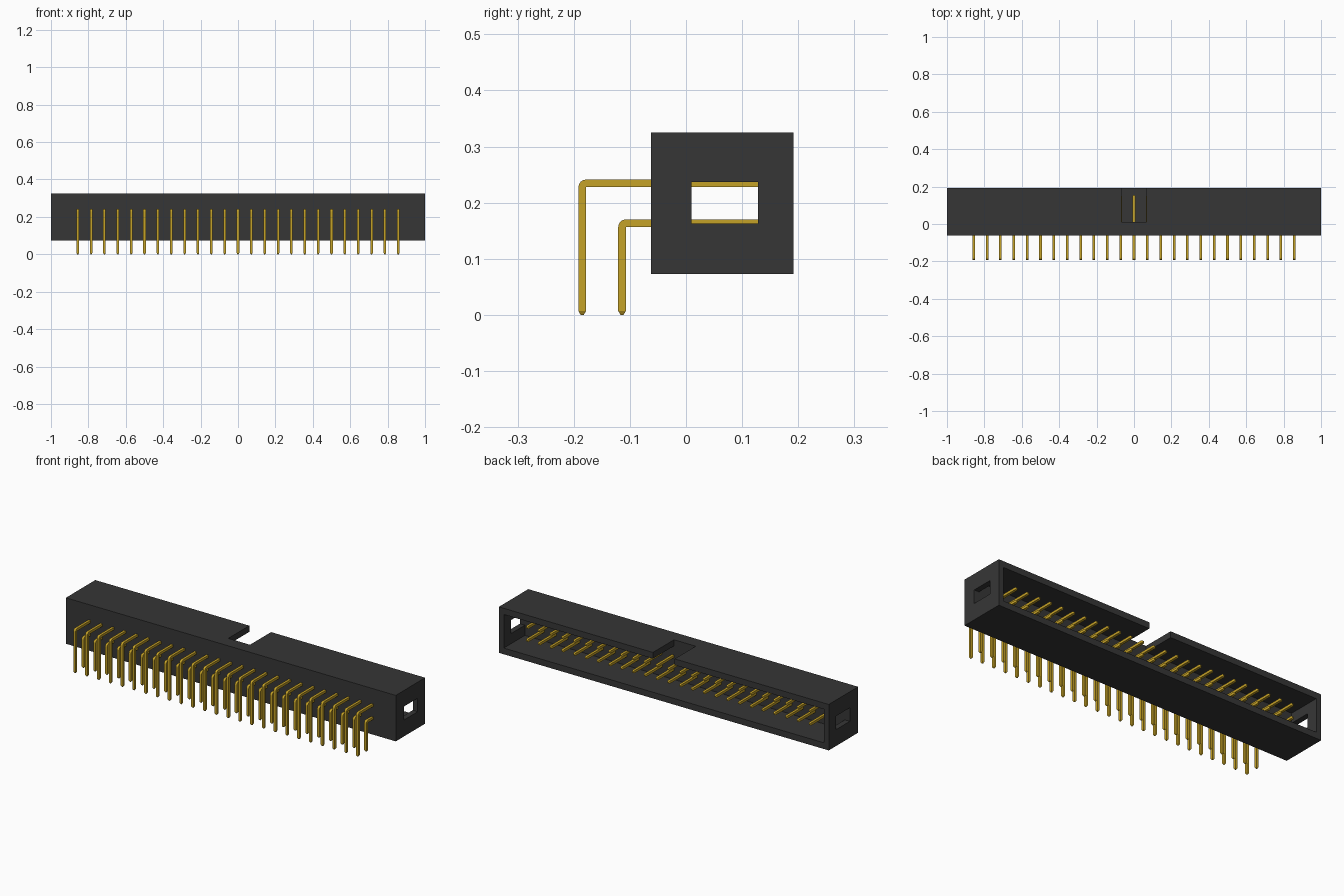
import bpy, bmesh, math
from mathutils import Vector

cube = bpy.data.objects.get("Cube")
if cube:
    bpy.data.objects.remove(cube, do_unlink=True)


def material(name, colour):
    m = bpy.data.materials.new(name)
    m.use_nodes = True
    m.diffuse_color = colour
    m.node_tree.nodes["Principled BSDF"].inputs["Base Color"].default_value = colour
    return m


def add_object(name, bm, mat):
    bmesh.ops.recalc_face_normals(bm, faces=bm.faces)
    me = bpy.data.meshes.new(name)
    bm.to_mesh(me)
    bm.free()
    me.materials.append(mat)
    ob = bpy.data.objects.new(name, me)
    bpy.context.collection.objects.link(ob)
    return ob


def box(name, lo, hi, mat):
    bm = bmesh.new()
    bmesh.ops.create_cube(bm, size=1)
    for v in bm.verts:
        v.co = [a + (b - a) * (c + 0.5) for a, b, c in zip(lo, hi, v.co)]
    return add_object(name, bm, mat)


black = material("black plastic", (0.037, 0.037, 0.037, 1))
gold = material("gold plating", (0.56, 0.36, 0.02, 1))

# Housing: a long block opened at the back
FRONT, BACK, BOTTOM, TOP = -0.062, 0.192, 0.073, 0.325
FLOOR, WALL, END = 0.01, 0.034, 0.03
housing = box("housing", (-1, FRONT, BOTTOM), (1, BACK, TOP), black)

# Cutters: socket cavity, key notch in the top wall, side slots
cutters = [
    box("cavity_cutter", (-1 + END, FLOOR, BOTTOM + WALL),
        (1 - END, BACK + 0.1, TOP - WALL), black),
    box("notch_cutter", (-0.066, FLOOR, TOP - 2 * WALL),
        (0.066, BACK + 0.2, TOP + 0.1), black),
    box("slot_cutter", (-1.1, FLOOR, 0.163), (1.1, 0.128, 0.237), black),
]
for c in cutters:
    c.hide_render = True
    c.hide_set(True)
    mod = housing.modifiers.new(c.name, "BOOLEAN")
    mod.operation = "DIFFERENCE"
    mod.solver = "EXACT"
    mod.object = c
bpy.context.view_layer.update()
depsgraph = bpy.context.evaluated_depsgraph_get()
housing.data = bpy.data.meshes.new_from_object(housing.evaluated_get(depsgraph))
housing.modifiers.clear()
for c in cutters:
    bpy.data.objects.remove(c, do_unlink=True)

# Bent square pins, repeated along the housing
PITCH, COUNT, W, TAPER, PIN_END = 0.0714, 25, 0.0136, 0.007, 0.156


def pin_row(name, y, z):
    """Sweep a square section up the leg, round the bend and back into the socket."""
    pivot = Vector((0, y + W / 2, z - W / 2))
    up, back = Vector((0, 0, 1)), Vector((0, 1, 0))
    leg = pivot - up * pivot.z
    arm = pivot + back * (PIN_END - pivot.y)
    # each ring: inner point, direction to the outer side, section scale
    rings = [(leg, -back, 0.4), (leg + up * TAPER, -back, 1)]
    for i in range(5):
        a = math.pi / 2 * i / 4
        rings.append((pivot, -back * math.cos(a) + up * math.sin(a), 1))
    rings += [(arm - back * TAPER, up, 1), (arm, up, 0.4)]

    bm = bmesh.new()
    loops = []
    for p, out, s in rings:
        mid = p + out * W / 2
        h = W / 2 * s
        loops.append([bm.verts.new(mid + out * h * j + Vector((h * k, 0, 0)))
                      for j, k in ((-1, -1), (-1, 1), (1, 1), (1, -1))])
    for a, b in zip(loops, loops[1:]):
        for i in range(4):
            j = (i + 1) % 4
            bm.faces.new((a[i], a[j], b[j], b[i]))
    bm.faces.new(loops[0])
    bm.faces.new(loops[-1])
    bmesh.ops.remove_doubles(bm, verts=bm.verts, dist=0.0001)
    ob = add_object(name, bm, gold)
    ob.location.x = -PITCH * (COUNT - 1) / 2
    arr = ob.modifiers.new("row", "ARRAY")
    arr.count = COUNT
    arr.use_relative_offset = False
    arr.use_constant_offset = True
    arr.constant_offset_displace = (PITCH, 0, 0)


pin_row("upper_pins", -0.185, 0.2345)
pin_row("lower_pins", -0.114, 0.1635)
